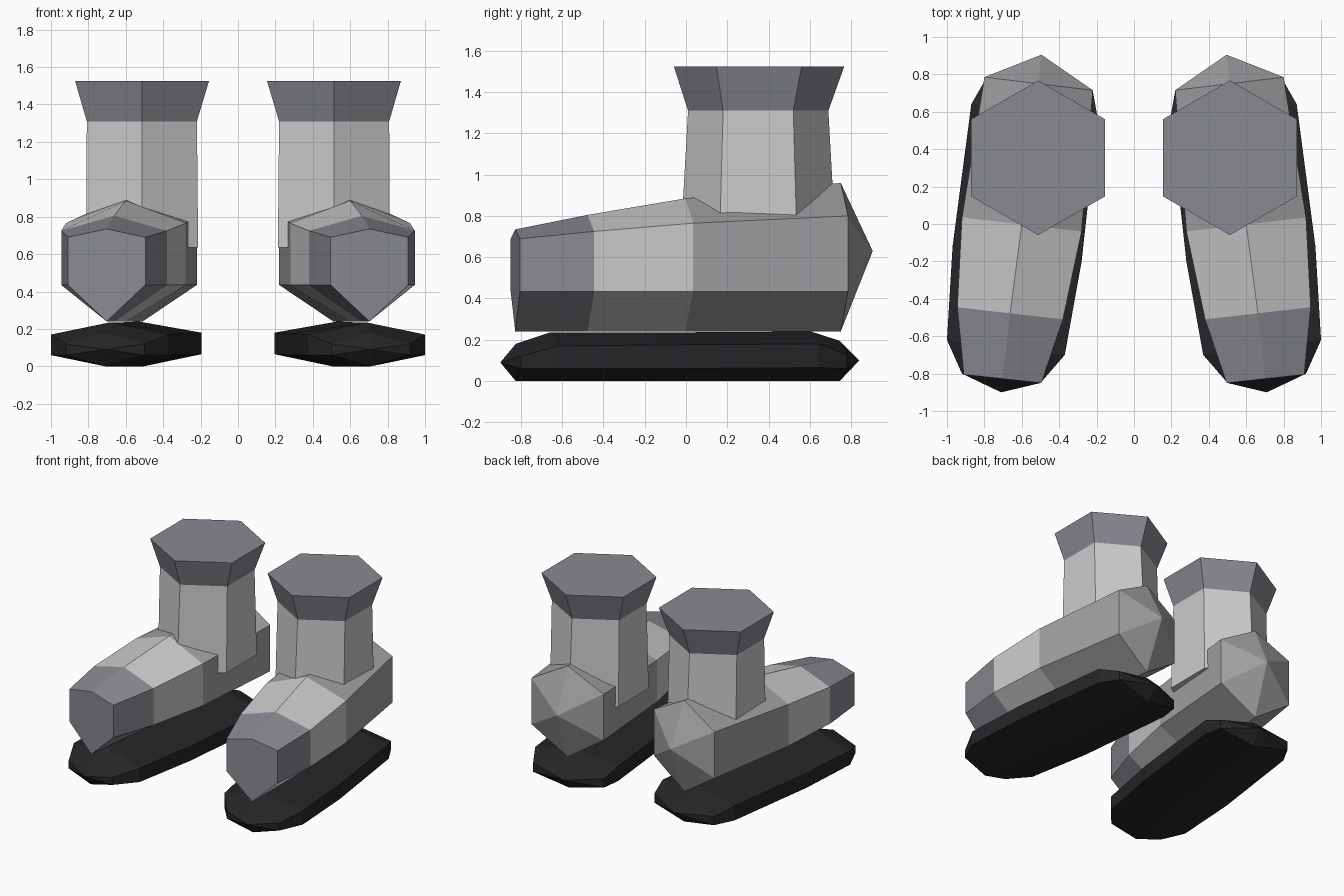
import bpy, bmesh
from math import sin, cos, pi

if "Cube" in bpy.data.objects:
    bpy.data.objects.remove(bpy.data.objects["Cube"])


def paint(name, r, g, b):
    m = bpy.data.materials.new(name)
    m.diffuse_color = (r, g, b, 1)
    m.use_nodes = True
    m.node_tree.nodes["Principled BSDF"].inputs["Base Color"].default_value = m.diffuse_color
    return m


light = paint("light_grey", 0.53, 0.53, 0.54)
mid = paint("mid_grey", 0.36, 0.36, 0.375)
dark = paint("blue_grey", 0.25, 0.255, 0.285)
black = paint("black_rubber", 0.018, 0.019, 0.021)


def loft(name, rings, colours, start=None, end=None):
    """Bridge closed rings, one colour per band; ends get a point tip or a flat cap. Mirrored in x."""
    bm = bmesh.new()
    loops = [[bm.verts.new(p) for p in ring] for ring in rings]
    palette = list(dict.fromkeys(colours))

    def face(verts, colour):
        bm.faces.new(verts).material_index = palette.index(colour)

    for a, b, colour in zip(loops, loops[1:], colours):
        for i in range(len(a)):
            j = (i + 1) % len(a)
            face((a[i], a[j], b[j], b[i]), colour)
    for loop, tip, colour in ((loops[0], start, colours[0]), (loops[-1], end, colours[-1])):
        if tip:
            t = bm.verts.new(tip)
            for i in range(len(loop)):
                face((loop[i], loop[(i + 1) % len(loop)], t), colour)
        else:
            face(loop, colour)
    bmesh.ops.recalc_face_normals(bm, faces=bm.faces[:])
    me = bpy.data.meshes.new(name)
    bm.to_mesh(me)
    bm.free()
    for m in palette:
        me.materials.append(m)
    ob = bpy.data.objects.new(name, me)
    bpy.context.collection.objects.link(ob)
    mod = ob.modifiers.new("mirror", 'MIRROR')
    mod.use_mirror_merge = False
    return ob


def section(xi, yi, xo, yo, bottom, low, high, top):
    """Upright hexagon between an inner and an outer side, ridge in the middle."""
    xm, ym = (xi + xo) / 2, (yi + yo) / 2
    return [(xm, ym, bottom), (xo, yo, low), (xo, yo, high),
            (xm, ym, top), (xi, yi, high), (xi, yi, low)]


def hexagon(cx, cy, rx, ry, z):
    return [(cx + rx * sin(i * pi / 3), cy + ry * cos(i * pi / 3), z) for i in range(6)]


# Foot: hexagonal sections from dark toe cap to pointed heel
loft("boot_foot", [
    section(0.495, -0.85, 0.91, -0.805, 0.24, 0.435, 0.69, 0.735),
    section(0.38, -0.51, 0.945, -0.445, 0.24, 0.435, 0.725, 0.805),
    section(0.28, -0.04, 0.92, 0.035, 0.24, 0.435, 0.765, 0.885),
    section(0.22, 0.715, 0.80, 0.785, 0.24, 0.435, 0.80, 0.96),
], [dark, light, mid], end=(0.495, 0.905, 0.63))

# Shaft: six-sided, with a darker flared cuff on top
loft("boot_shaft", [
    hexagon(0.512, 0.35, 0.345, 0.378, 0.635),
    hexagon(0.514, 0.35, 0.34, 0.34, 1.31),
    hexagon(0.513, 0.354, 0.413, 0.413, 1.525),
], [light, dark])

# Sole: black flattened slab, pointed at toe and heel
loft("boot_sole", [
    section(0.50, -0.85, 0.92, -0.80, 0.0, 0.06, 0.12, 0.18),
    section(0.37, -0.70, 1.0, -0.62, 0.0, 0.06, 0.17, 0.235),
    section(0.28, -0.20, 0.97, -0.12, 0.0, 0.06, 0.175, 0.235),
    section(0.195, 0.57, 0.87, 0.64, 0.0, 0.065, 0.18, 0.24),
    section(0.22, 0.71, 0.79, 0.78, 0.0, 0.06, 0.13, 0.195),
], [black] * 4, start=(0.71, -0.90, 0.09), end=(0.48, 0.84, 0.10))
